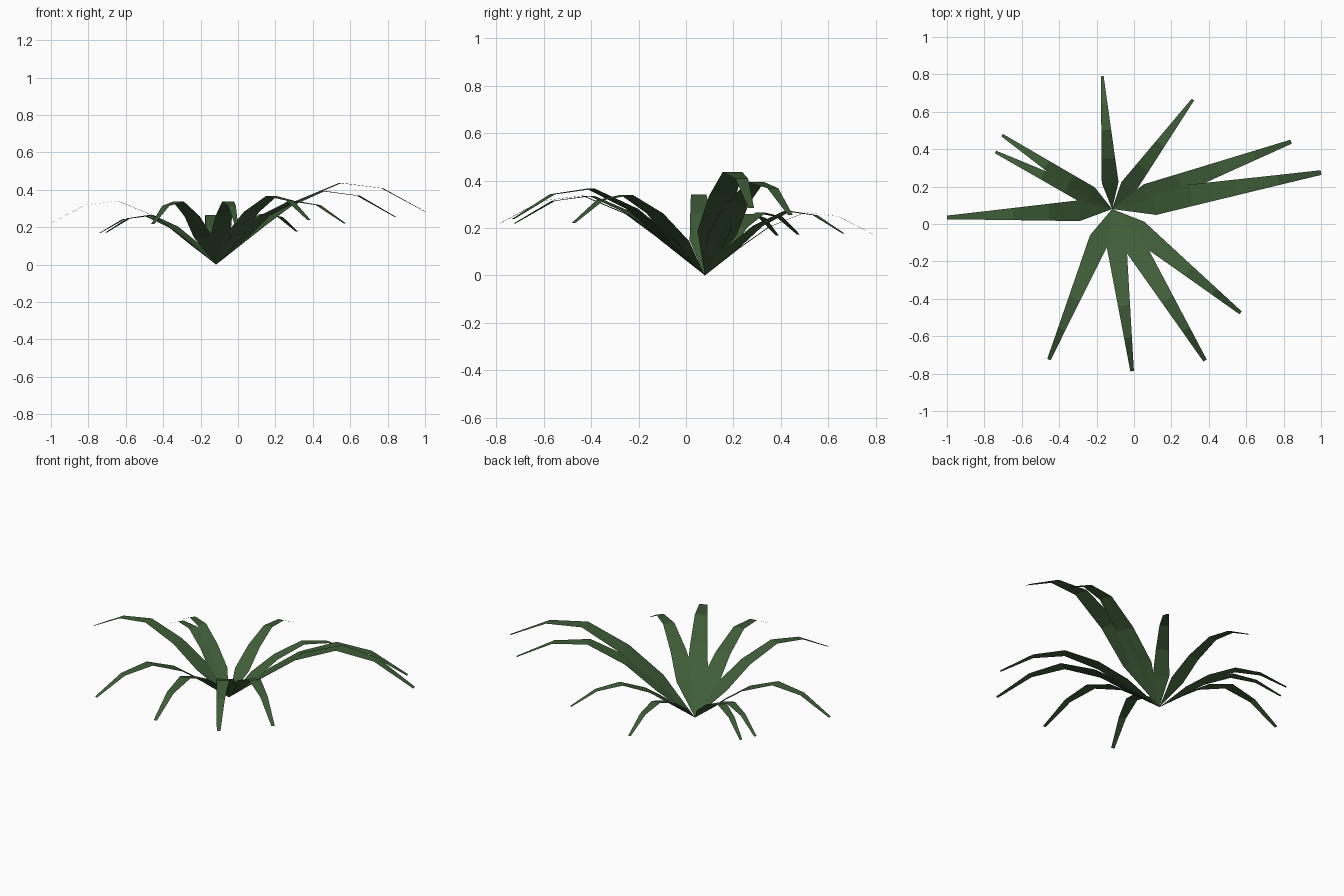
import bpy
from mathutils import Vector

if "Cube" in bpy.data.objects:
    bpy.data.objects.remove(bpy.data.objects["Cube"])

# Leaf shape, relative to leaf length: distance along, height, half width
PROFILE = [(0.20, 0.165, 0.063), (0.38, 0.296, 0.051), (0.595, 0.385, 0.037),
           (0.795, 0.360, 0.024), (1.0, 0.250, 0.011)]
BASE = Vector((-0.117, 0.08, 0.0))

# Leaf tips seen from above, going round the plant
TIPS = [(-0.17, 0.79), (0.315, 0.665), (0.84, 0.44), (1.0, 0.275),
        (0.57, -0.475), (0.38, -0.73), (-0.01, -0.787), (-0.455, -0.725),
        (-1.0, 0.035), (-0.74, 0.385), (-0.705, 0.475)]

green = bpy.data.materials.new("leaf_green")
green.diffuse_color = (0.05, 0.11, 0.04, 1)
green.use_nodes = True
green.node_tree.nodes["Principled BSDF"].inputs["Base Color"].default_value = green.diffuse_color


def make_leaf(name, tip):
    """Flat arching strip that starts as a point at the base."""
    reach = Vector((tip[0], tip[1], 0)) - BASE
    length = reach.length
    side = Vector((-reach.y, reach.x, 0)) / length
    height = 0.97 if length < 0.8 else 1.0
    verts = [BASE]
    for t, z, w in PROFILE:
        mid = BASE + reach * t + Vector((0, 0, z * length * height))
        verts += [mid + side * w * length, mid - side * w * length]
    faces = [(0, 2, 1)]
    for i in range(1, 2 * len(PROFILE) - 2, 2):
        faces.append((i, i + 1, i + 3, i + 2))
    mesh = bpy.data.meshes.new(name)
    mesh.from_pydata(verts, [], faces)
    mesh.materials.append(green)
    obj = bpy.data.objects.new(name, mesh)
    bpy.context.collection.objects.link(obj)


for n, tip in enumerate(TIPS, 1):
    make_leaf(f"leaf_{n:02d}", tip)
